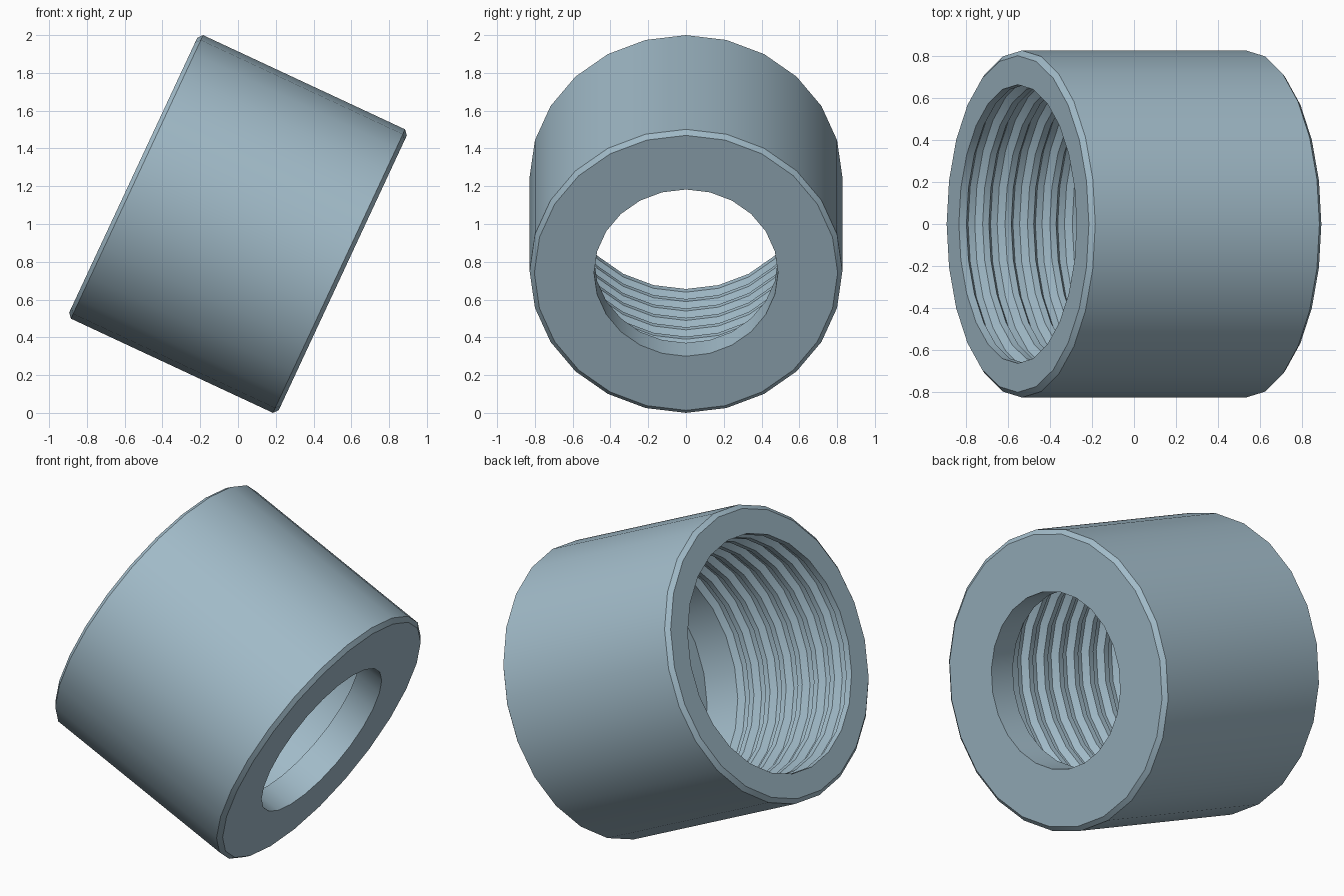
import bpy, bmesh, math
from mathutils import Matrix

if "Cube" in bpy.data.objects:
    bpy.data.objects.remove(bpy.data.objects["Cube"])

SIDES = 24
HALF = 0.612          # half length along the axis
R_OUT, R_CAP = 0.828, 0.803
R_BORE, R_HOLE = 0.665, 0.487
SHOULDER = 0.445      # depth where the wide bore meets the small hole
PITCH, DEPTH, TURNS = 0.118, 0.035, 7

# Closed section of the sleeve: (radius, position along axis)
profile = [(R_BORE, -HALF), (R_CAP, -HALF), (R_OUT, -HALF + 0.022),
           (R_OUT, HALF - 0.022), (R_CAP, HALF), (R_HOLE, HALF),
           (R_HOLE, SHOULDER), (R_BORE, SHOULDER)]
# Thread grooves, cut outward from the bore
for i in reversed(range(TURNS)):
    s = -HALF + 0.04 + i * PITCH
    profile += [(R_BORE, s + 0.085), (R_BORE + DEPTH, s + 0.06),
                (R_BORE + DEPTH, s + 0.025), (R_BORE, s)]

# Revolve the section
bm = bmesh.new()
rings = []
for k in range(SIDES):
    a = 2 * math.pi * k / SIDES
    rings.append([bm.verts.new((r * math.cos(a), r * math.sin(a), s))
                  for r, s in profile])
n = len(profile)
for k in range(SIDES):
    a, b = rings[k], rings[(k + 1) % SIDES]
    for j in range(n):
        m = (j + 1) % n
        bm.faces.new((a[j], b[j], b[m], a[m]))
bmesh.ops.recalc_face_normals(bm, faces=bm.faces)

# Tilt the sleeve, small hole facing down to the right
bm.transform(Matrix.Translation((0, 0, 1)) @ Matrix.Rotation(math.radians(115), 4, 'Y'))
mesh = bpy.data.meshes.new("threaded_sleeve")
bm.to_mesh(mesh)
bm.free()

steel = bpy.data.materials.new("blue_grey_metal")
steel.diffuse_color = (0.36, 0.50, 0.585, 1)
steel.use_nodes = True
steel.node_tree.nodes["Principled BSDF"].inputs["Base Color"].default_value = steel.diffuse_color
mesh.materials.append(steel)

sleeve = bpy.data.objects.new("threaded_sleeve", mesh)
bpy.context.collection.objects.link(sleeve)
bpy.context.view_layer.objects.active = sleeve
sleeve.select_set(True)
bpy.ops.object.shade_smooth_by_angle(angle=math.radians(30))
